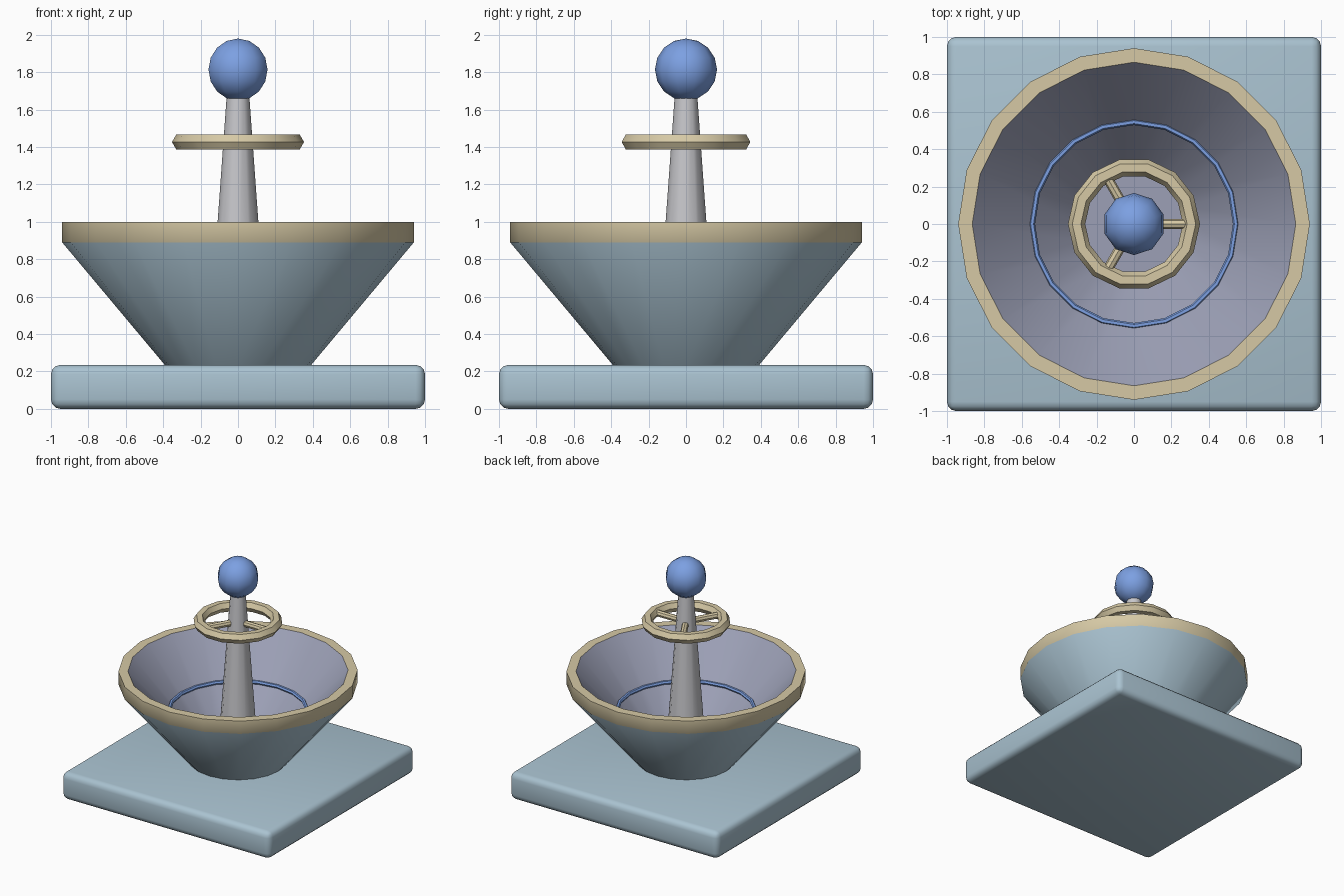
import bpy, math

if "Cube" in bpy.data.objects:
    bpy.data.objects.remove(bpy.data.objects["Cube"])


def material(name, r, g, b):
    lin = lambda c: ((c / 255 + 0.055) / 1.055) ** 2.4 if c > 10 else c / 255 / 12.92
    m = bpy.data.materials.new(name)
    m.diffuse_color = (lin(r), lin(g), lin(b), 1)
    m.use_nodes = True
    m.node_tree.nodes["Principled BSDF"].inputs["Base Color"].default_value = m.diffuse_color
    return m


STONE = material("pale_blue_grey", 170, 195, 209)
TAN = material("tan", 214, 201, 165)
INNER = material("violet_grey", 156, 160, 182)
BLUE = material("blue", 124, 160, 226)
GREY = material("light_grey", 200, 200, 204)


def finish(name, *mats):
    ob = bpy.context.object
    ob.name = name
    for m in mats:
        ob.data.materials.append(m)
    bpy.ops.object.shade_smooth_by_angle(angle=math.radians(40))
    return ob


def lathe(name, profile, sides, mats, mat_ids):
    """Revolve (radius, z, ) points; the first and last points are closed with caps."""
    verts, faces, ids = [], [], []
    for r, z in profile:
        for i in range(sides):
            a = 2 * math.pi * i / sides
            verts.append((r * math.cos(a), r * math.sin(a), z))
    for k in range(len(profile) - 1):
        for i in range(sides):
            j = (i + 1) % sides
            faces.append((k * sides + i, k * sides + j, (k + 1) * sides + j, (k + 1) * sides + i))
            ids.append(mat_ids[k])
    last = (len(profile) - 1) * sides
    faces += [tuple(reversed(range(sides))), tuple(range(last, last + sides))]
    ids += [mat_ids[0], mat_ids[-1]]
    me = bpy.data.meshes.new(name)
    me.from_pydata(verts, [], faces)
    me.polygons.foreach_set("material_index", ids)
    ob = bpy.data.objects.new(name, me)
    bpy.context.collection.objects.link(ob)
    bpy.ops.object.select_all(action='DESELECT')
    bpy.context.view_layer.objects.active = ob
    ob.select_set(True)
    for m in mats:
        me.materials.append(m)
    bpy.ops.object.shade_smooth_by_angle(angle=math.radians(40))
    # keep material indices after slots exist
    me.polygons.foreach_set("material_index", ids)
    return ob


# Square base slab with rounded edges
bpy.ops.mesh.primitive_cube_add(size=1, location=(0, 0, 0.1175))
base = bpy.context.object
base.scale = (2, 2, 0.235)
bpy.ops.object.transform_apply(location=False, rotation=False, scale=True)
bev = base.modifiers.new("rounded_edges", 'BEVEL')
bev.width = 0.05
bev.segments = 3
bpy.ops.object.modifier_apply(modifier=bev.name)
finish("base_slab", STONE)

# Bowl: outside, tan rim band, inside
lathe("bowl",
      [(0.383, 0.225), (0.94, 0.89), (0.94, 1.0), (0.865, 1.0), (0.30, 0.38)],
      20, (STONE, TAN, INNER), (0, 1, 1, 2))

# Line around the inner wall
bpy.ops.mesh.primitive_torus_add(major_segments=20, minor_segments=6, major_radius=0.545,
                                 minor_radius=0.016, location=(0, 0, 0.655))
finish("inner_ring", BLUE)

# Tapered centre post
lathe("post", [(0.155, 0.36), (0.06, 1.68)], 12, (GREY,), (0,))

# Hand ring on the post with three spokes
bpy.ops.mesh.primitive_torus_add(major_segments=14, minor_segments=6, major_radius=0.307,
                                 minor_radius=0.046, location=(0, 0, 1.427))
finish("post_ring", TAN)
for i in range(3):
    a = i * 2 * math.pi / 3
    bpy.ops.mesh.primitive_cylinder_add(vertices=8, radius=0.027, depth=0.275,
                                        location=(0.1375 * math.cos(a), 0.1375 * math.sin(a), 1.427),
                                        rotation=(0, math.pi / 2, a))
    finish(f"spoke_{i + 1}", TAN)

# Ball on top
bpy.ops.mesh.primitive_uv_sphere_add(segments=10, ring_count=8, radius=0.166, location=(0, 0, 1.814))
finish("top_ball", BLUE)
